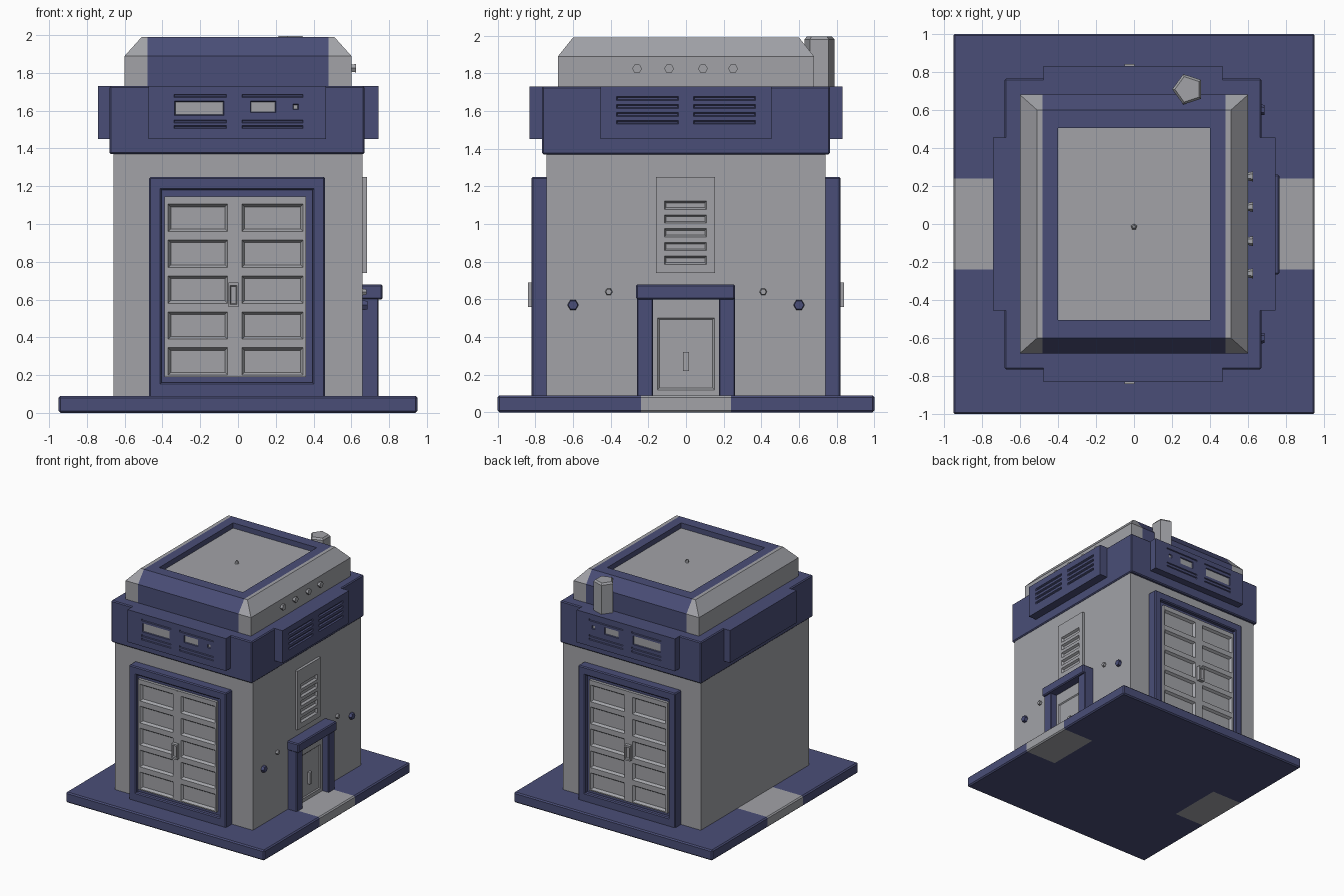
import bpy, bmesh, math
from mathutils import Vector, Matrix

if "Cube" in bpy.data.objects:
    bpy.data.objects.remove(bpy.data.objects["Cube"])


def material(name, col):
    m = bpy.data.materials.new(name)
    m.diffuse_color = (*col, 1)
    m.use_nodes = True
    m.node_tree.nodes["Principled BSDF"].inputs["Base Color"].default_value = m.diffuse_color
    return m


BLUE, GREY = 0, 1
MATS = [material("slate_blue", (0.068, 0.076, 0.185)),
        material("light_grey", (0.36, 0.365, 0.39))]

# local frame: x along the wall, -y outwards, z up
SIDES = {"front": Matrix.Identity(4),
         "back": Matrix.Scale(-1, 4, (0, 1, 0)),
         "right": Matrix.Rotation(math.pi / 2, 4, 'Z'),
         "left": Matrix.Rotation(-math.pi / 2, 4, 'Z')}


def finish(name, bm, bevel=0):
    bmesh.ops.recalc_face_normals(bm, faces=bm.faces)
    me = bpy.data.meshes.new(name)
    bm.to_mesh(me)
    bm.free()
    for m in MATS:
        me.materials.append(m)
    ob = bpy.data.objects.new(name, me)
    bpy.context.collection.objects.link(ob)
    if bevel:
        mod = ob.modifiers.new("bevel", 'BEVEL')
        mod.width = bevel
        mod.segments = 1
        mod.limit_method = 'ANGLE'
        mod.angle_limit = math.radians(60)
    return ob


def split(bm, axis, values):
    for v in sorted(set(values)):
        no = Vector((0, 0, 0))
        no[axis] = 1
        bmesh.ops.bisect_plane(bm, geom=bm.verts[:] + bm.edges[:] + bm.faces[:],
                               plane_co=no * v, plane_no=no, dist=1e-5)


def part(name, u, z, d, mat, side="front", cells=(), rim=0.008, depth=0.015, bevel=0):
    """Box on a wall: u along it, z up, d outwards; cells (u0,u1,z0,z1,mat) are sunk in."""
    bm = bmesh.new()
    size = (u[1] - u[0], d[1] - d[0], z[1] - z[0])
    mid = ((u[0] + u[1]) / 2, -(d[0] + d[1]) / 2, (z[0] + z[1]) / 2)
    bmesh.ops.create_cube(bm, size=1, matrix=Matrix.Translation(mid) @ Matrix.Diagonal((*size, 1)))
    split(bm, 0, [c[i] for c in cells for i in (0, 1)])
    split(bm, 2, [c[i] for c in cells for i in (2, 3)])
    for f in bm.faces:
        f.material_index = mat
    bm.normal_update()
    for a, b, e, g, m in cells:
        inner = []
        for f in bm.faces:
            c = f.calc_center_median()
            if f.normal.y < -0.99 and a < c.x < b and e < c.z < g and abs(c.y + d[1]) < 1e-4:
                inner.append(f)
        bmesh.ops.inset_region(bm, faces=inner, thickness=rim, depth=-depth, use_even_offset=True)
        for f in inner:
            f.material_index = m
    bm.transform(SIDES[side])
    return finish(name, bm, bevel)


def prism(name, sides, r1, r2, height, loc, mat, axis='Z', turn=0):
    bm = bmesh.new()
    rot = Matrix.Rotation(math.pi / 2, 4, 'Y') if axis == 'X' else Matrix.Identity(4)
    bmesh.ops.create_cone(bm, cap_ends=True, segments=sides, radius1=r1, radius2=r2, depth=height,
                          matrix=Matrix.Translation(loc) @ rot @ Matrix.Rotation(turn, 4, 'Z'))
    for f in bm.faces:
        f.material_index = mat
    return finish(name, bm)


# base slab with a grey doorstep strip on both sides
bm = bmesh.new()
bmesh.ops.create_cube(bm, size=1, matrix=Matrix.Translation((0, 0, 0.045)) @ Matrix.Diagonal((1.9, 2, 0.09, 1)))
split(bm, 0, (-0.65, 0.65))
split(bm, 1, (-0.24, 0.24))
for f in bm.faces:
    c = f.calc_center_median()
    f.material_index = GREY if abs(c.x) > 0.65 and abs(c.y) < 0.24 else BLUE
finish("base_slab", bm, 0.01)

# main walls and the overhanging band
part("walls", (-0.66, 0.66), (0.08, 1.4), (-0.74, 0.74), GREY)
part("band", (-0.68, 0.67), (1.37, 1.73), (-0.765, 0.765), BLUE, bevel=0.008)

# front and back: band plates and double doors
door_cells = [(u0, u1, 0.2 + 0.19 * i, 0.345 + 0.19 * i, GREY)
              for i in range(5) for u0, u1 in ((-0.37, -0.055), (0.02, 0.345))]
lines = [(u0, u1, z, z + 0.016, BLUE)
         for z in (1.505, 1.535, 1.67) for u0, u1 in ((-0.34, -0.06), (0.02, 0.345))]
slots = [(-0.335, -0.075, 1.575, 1.65, GREY), (0.065, 0.2, 1.59, 1.65, GREY),
         (0.29, 0.32, 1.605, 1.635, GREY)]
for s in ("front", "back"):
    part(s + "_band_plate", (-0.475, 0.465), (1.45, 1.73), (0.74, 0.83), BLUE, s, lines + slots,
         rim=0.004, depth=0.008)
    part(s + "_door_backing", (-0.42, 0.41), (0.09, 1.2), (0.72, 0.785), BLUE, s)
    part(s + "_door_leaves", (-0.39, 0.36), (0.19, 1.145), (0.74, 0.81), GREY, s, door_cells,
         rim=0.014, depth=0.02)
    part(s + "_door_seam", (-0.018, -0.012), (0.2, 1.14), (0.8, 0.812), GREY, s)
    part(s + "_frame_top", (-0.47, 0.46), (1.18, 1.25), (0.72, 0.82), BLUE, s, bevel=0.008)
    part(s + "_frame_sill", (-0.47, 0.46), (0.08, 0.16), (0.72, 0.82), BLUE, s, bevel=0.008)
    for n, u in (("left", (-0.47, -0.405)), ("right", (0.395, 0.46))):
        part(f"{s}_frame_{n}", u, (0.08, 1.25), (0.72, 0.82), BLUE, s, bevel=0.008)
    part(s + "_door_handle", (-0.05, 0.003), (0.56, 0.69), (0.8, 0.84), GREY, s,
         [(-0.042, -0.006, 0.575, 0.675, GREY)], rim=0.005, depth=0.012)

# side band plates: louvred on the right, plain on the left
louvres = [(u0, u1, 1.53 + 0.042 * i, 1.55 + 0.042 * i, BLUE)
           for i in range(4) for u0, u1 in ((-0.37, -0.04), (0.04, 0.37))]
part("right_band_plate", (-0.455, 0.455), (1.45, 1.73), (0.6, 0.745), BLUE, "right", louvres,
     rim=0.005, depth=0.012)
part("left_band_plate", (-0.455, 0.455), (1.45, 1.73), (0.6, 0.74), BLUE, "left")

# side door with porch frame
part("side_door", (-0.19, 0.19), (0.08, 0.61), (0.62, 0.685), GREY, "right",
     [(-0.15, 0.15, 0.12, 0.5, GREY)], rim=0.008, depth=0.008)
part("side_door_handle", (-0.015, 0.015), (0.22, 0.32), (0.67, 0.7), GREY, "right")
for n, u in (("front", (-0.26, -0.175)), ("back", (0.175, 0.26))):
    part("side_door_jamb_" + n, u, (0.08, 0.62), (0.62, 0.745), BLUE, "right", bevel=0.006)
part("side_door_lintel", (-0.265, 0.26), (0.6, 0.68), (0.62, 0.765), BLUE, "right", bevel=0.008)

# louvred wall vent above the side door
part("wall_vent", (-0.16, 0.155), (0.74, 1.25), (0.64, 0.683), GREY, "right",
     [(-0.115, 0.11, 0.785 + 0.073 * i, 0.83 + 0.073 * i, GREY) for i in range(5)],
     rim=0.01, depth=0.018)

# small bolts on the right wall and on the roof side
for i, sgn in enumerate((-1, 1)):
    prism(f"wall_bolt_blue_{i}", 6, 0.032, 0.026, 0.04, (0.665, 0.6 * sgn, 0.57), BLUE, 'X')
    prism(f"wall_bolt_grey_{i}", 6, 0.022, 0.016, 0.03, (0.665, 0.41 * sgn, 0.64), GREY, 'X')
for i, y in enumerate((-0.26, -0.09, 0.09, 0.25)):
    prism(f"roof_bolt_{i}", 6, 0.018, 0.026, 0.04, (0.605, y, 1.825), GREY, 'X')

# roof: chamfered block with sunken top, grey cheeks on the sides
bm = bmesh.new()
rings = []
for x, y, z in ((0.6, 0.68, 1.7), (0.6, 0.68, 1.89), (0.51, 0.6, 1.99), (0.4, 0.505, 1.99), (0.4, 0.505, 1.945)):
    rings.append([bm.verts.new((sx * x, sy * y, z)) for sx, sy in ((-1, -1), (1, -1), (1, 1), (-1, 1))])
for a, b in zip(rings, rings[1:]):
    for i in range(4):
        j = (i + 1) % 4
        bm.faces.new((a[i], a[j], b[j], b[i]))
bm.faces.new(rings[-1])
bm.faces.new(rings[0][::-1])
split(bm, 0, (-0.48, 0.48))
bm.normal_update()
for f in bm.faces:
    c = f.calc_center_median()
    floor = abs(f.normal.z) > 0.9 and abs(c.x) < 0.3 and abs(c.y) < 0.3
    f.material_index = GREY if abs(c.x) > 0.48 or floor else BLUE
finish("roof", bm)
prism("roof_stud", 5, 0.018, 0.008, 0.03, (0, -0.015, 1.955), GREY)

# chimney
prism("chimney", 5, 0.084, 0.084, 0.26, (0.285, 0.708, 1.85), GREY, turn=math.pi / 2)
prism("chimney_cap", 5, 0.084, 0.07, 0.015, (0.285, 0.708, 1.9875), GREY, turn=math.pi / 2)
